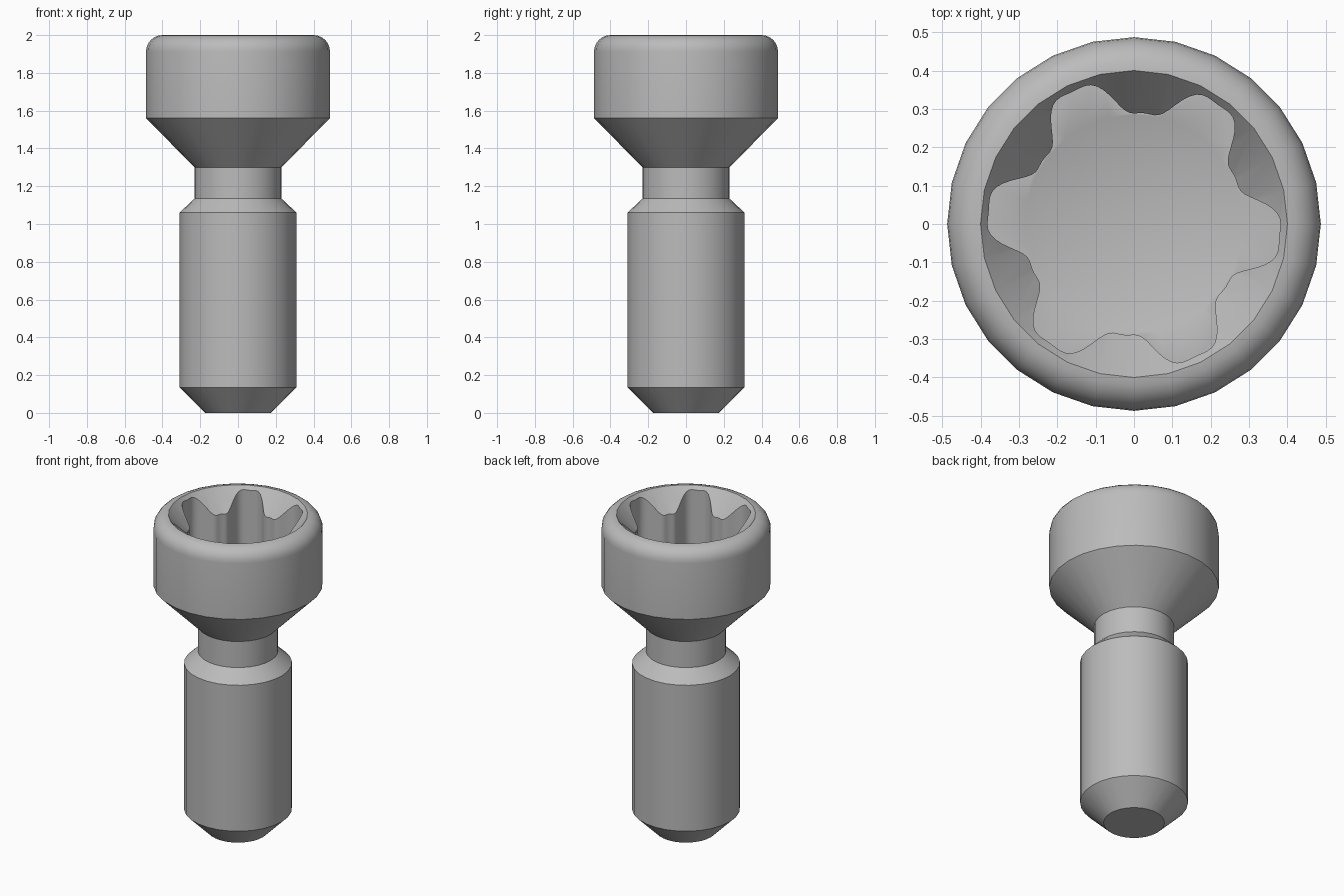
import bpy, bmesh
from math import sin, cos, pi, radians

cube = bpy.data.objects.get("Cube")
if cube:
    bpy.data.objects.remove(cube, do_unlink=True)

SEG = 28            # sides of the turned body
SUB = 6             # socket wall steps per body side
RIM, TOP = 0.4, 2.0
FLOOR, TIP = 1.58, 1.42
SLOPE = 1.15        # steepness of the lead-in chamfer

steel = bpy.data.materials.new("grey steel")
steel.use_nodes = True
grey = (0.5, 0.5, 0.5, 1)
steel.diffuse_color = grey
steel.node_tree.nodes["Principled BSDF"].inputs["Base Color"].default_value = grey

bm = bmesh.new()


def ring(r, z, n=SEG):
    """Circle of vertices; r and z may be functions of the angle."""
    out = []
    for i in range(n):
        a = 2 * pi * i / n
        rad = r(a) if callable(r) else r
        h = z(a) if callable(z) else z
        out.append(bm.verts.new((rad * cos(a), rad * sin(a), h)))
    return out


def skin(a, b):
    """Join two rings; b may have a whole multiple of a's vertices."""
    k = len(b) // len(a)
    for i in range(len(a)):
        far = [b[(i * k + j) % len(b)] for j in range(k, -1, -1)]
        bm.faces.new([a[i], a[(i + 1) % len(a)]] + far)


def lobe(a):
    """Radius of the six-lobed socket."""
    t = 6 * (a + radians(5))
    return 0.335 + 0.054 * cos(t) - 0.009 * cos(3 * t)


# Turned outside: tip, shank, neck, conical head underside, rounded rim
profile = [(0.175, 0), (0.31, 0.135), (0.31, 1.06), (0.23, 1.135),
           (0.23, 1.30), (0.487, 1.56)]
fillet = RIM + 0.087 - RIM
for s in range(7):
    a = pi / 2 * s / 6
    profile.append((RIM + fillet * cos(a), TOP - fillet + fillet * sin(a)))
rings = [ring(r, z) for r, z in profile]
for lower, upper in zip(rings, rings[1:]):
    skin(lower, upper)
bm.faces.new(rings[0])

# Socket: chamfer, lobed wall, flat ledge, drilled cone
mouth = ring(lobe, lambda a: TOP - SLOPE * (RIM - lobe(a)), SEG * SUB)
base = ring(lobe, FLOOR, SEG * SUB)
drill = ring(0.286, FLOOR)
skin(rings[-1], mouth)
skin(mouth, base)
skin(drill, base)
point = bm.verts.new((0, 0, TIP))
for i in range(SEG):
    bm.faces.new((drill[i], drill[(i + 1) % SEG], point))

bmesh.ops.recalc_face_normals(bm, faces=bm.faces)
mesh = bpy.data.meshes.new("socket_screw")
bm.to_mesh(mesh)
bm.free()
mesh.materials.append(steel)

screw = bpy.data.objects.new("socket_screw", mesh)
bpy.context.collection.objects.link(screw)
bpy.ops.object.select_all(action='DESELECT')
screw.select_set(True)
bpy.context.view_layer.objects.active = screw
bpy.ops.object.shade_smooth_by_angle(angle=radians(32))
